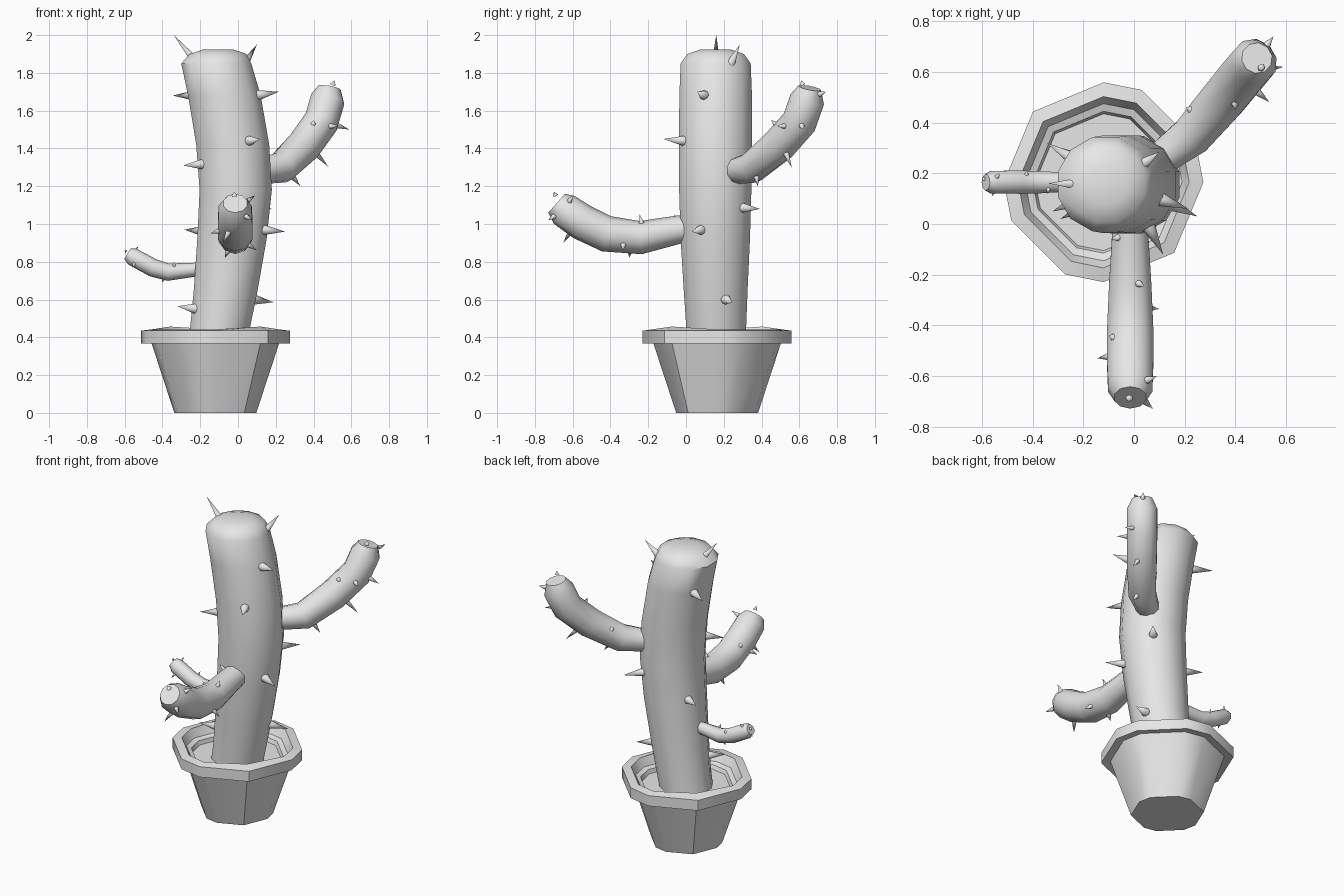
import bpy, bmesh
from math import cos, sin, pi, radians
from mathutils import Vector
from mathutils.geometry import intersect_point_line

cube = bpy.data.objects.get("Cube")
if cube:
    bpy.data.objects.remove(cube, do_unlink=True)

clay = bpy.data.materials.new("pale_grey")
clay.use_nodes = True
clay.diffuse_color = (0.8, 0.8, 0.8, 1)
clay.node_tree.nodes["Principled BSDF"].inputs["Base Color"].default_value = (0.8, 0.8, 0.8, 1)


def finish(bm, name, angle=50):
    """Turn a bmesh into a smooth shaded object with the shared material."""
    bmesh.ops.recalc_face_normals(bm, faces=bm.faces)
    mesh = bpy.data.meshes.new(name)
    bm.to_mesh(mesh)
    bm.free()
    mesh.materials.append(clay)
    obj = bpy.data.objects.new(name, mesh)
    bpy.context.collection.objects.link(obj)
    bpy.ops.object.select_all(action="DESELECT")
    obj.select_set(True)
    bpy.context.view_layer.objects.active = obj
    bpy.ops.object.shade_smooth_by_angle(angle=radians(angle))
    return obj


def loft(bm, rings):
    """Skin a list of equal-length point rings and cap both ends."""
    loops = [[bm.verts.new(p) for p in ring] for ring in rings]
    n = len(loops[0])
    for low, high in zip(loops, loops[1:]):
        for i in range(n):
            j = (i + 1) % n
            bm.faces.new((low[i], low[j], high[j], high[i]))
    bm.faces.new(loops[0][::-1])
    bm.faces.new(loops[-1])


def tube(name, path, sides, level=False):
    """Round stem through (x, y, z, radius) stations."""
    points = [Vector(p[:3]) for p in path]
    across = (points[-1] - points[0]).cross(Vector((0, 0, 1))).normalized()
    rings = []
    for k, centre in enumerate(points):
        u, v = Vector((1, 0, 0)), Vector((0, 1, 0))
        if not level:
            tangent = points[min(k + 1, len(points) - 1)] - points[max(k - 1, 0)]
            u, v = across, tangent.normalized().cross(across)
        turns = [2 * pi * (i + 0.5) / sides for i in range(sides)]
        rings.append([centre + path[k][3] * (u * cos(t) + v * sin(t)) for t in turns])
    bm = bmesh.new()
    loft(bm, rings)
    return finish(bm, name)


def spines(name, path, tips, width):
    """Cones that rise from the stem surface nearest to each tip."""
    bm = bmesh.new()
    for tip in map(Vector, tips):
        best = None
        for a, b in zip(path, path[1:]):
            start, end = Vector(a[:3]), Vector(b[:3])
            t = min(max(intersect_point_line(tip, start, end)[1], 0), 1)
            foot = start.lerp(end, t)
            if best is None or (tip - foot).length < (tip - best[0]).length:
                best = (foot, a[3] + (b[3] - a[3]) * t)
        foot, radius = best
        out = (tip - foot).normalized()
        base = foot + out * radius * 0.93
        turn = out.to_track_quat("Z", "Y")
        ring = [bm.verts.new(base + turn @ Vector((width * cos(i * pi / 4), width * sin(i * pi / 4), 0)))
                for i in range(8)]
        point = bm.verts.new(tip)
        for i in range(8):
            bm.faces.new((ring[i], ring[(i + 1) % 8], point))
        bm.faces.new(ring[::-1])
    return finish(bm, name)


# Pot: irregular ten-sided outline swept through a lipped profile
outline = [radians(22.5 * step) for step in (0, 1, 3, 4, 6, 8, 9, 11, 12, 14)]
profile = [(0.217, 0), (0.34, 0.375), (0.394, 0.367), (0.394, 0.435),
           (0.338, 0.442), (0.31, 0.39), (0.28, 0.38), (0.27, 0.355)]
pot_rings = []
for radius, height in profile:
    # the inner lip rises a little at the two wide corners
    lift = 0.015 if radius == 0.338 else 0
    pot_rings.append([(-0.12 + radius * cos(a), 0.165 + radius * sin(a),
                       height + (lift if i in (4, 9) else 0))
                      for i, a in enumerate(outline)])
pot = bmesh.new()
loft(pot, pot_rings)
finish(pot, "pot", 40)

# Trunk
trunk = [(-0.115, 0.16, 0.34, 0.16), (-0.095, 0.16, 0.45, 0.164), (-0.065, 0.157, 0.65, 0.175),
         (-0.032, 0.155, 0.92, 0.19), (-0.012, 0.155, 1.18, 0.198), (-0.028, 0.156, 1.42, 0.2),
         (-0.072, 0.157, 1.68, 0.199), (-0.115, 0.157, 1.85, 0.192),
         (-0.105, 0.157, 1.9, 0.155), (-0.105, 0.157, 1.925, 0.08)]
tube("trunk", trunk, 12, level=True)
spines("trunk_spines", trunk[:-3], [
    (-0.34, 0.16, 2.0), (0.1, 0.285, 1.95), (-0.345, 0.32, 1.68), (0.215, 0.06, 1.7),
    (0.115, -0.12, 1.45), (-0.29, 0.02, 1.31), (0.25, 0.03, 0.96), (-0.285, 0.3, 0.97),
    (0.19, 0.245, 0.585), (-0.32, 0.05, 0.565), (0.18, 0.39, 1.08)], 0.028)

# Front arm
front_arm = [(-0.015, 0.05, 0.98, 0.07), (-0.015, -0.04, 0.97, 0.075), (-0.015, -0.24, 0.928, 0.088),
             (-0.015, -0.42, 0.948, 0.096), (-0.015, -0.55, 1.01, 0.096),
             (-0.015, -0.645, 1.075, 0.092), (-0.015, -0.685, 1.11, 0.066)]
tube("front_arm", front_arm, 10)
spines("front_arm_spines", front_arm[:-1], [
    (-0.02, -0.7, 1.17), (0.09, -0.6, 1.15), (0.075, -0.73, 1.02), (-0.145, -0.53, 0.95),
    (-0.08, -0.65, 0.9), (0.04, -0.245, 1.05), (-0.09, -0.06, 1.05), (-0.1, -0.44, 1.04),
    (0.1, -0.335, 0.86), (-0.07, -0.3, 0.82)], 0.015)

# Back left arm
back_arm = [(0.11, 0.26, 1.28, 0.07), (0.23, 0.35, 1.298, 0.085), (0.35, 0.49, 1.415, 0.093),
            (0.44, 0.6, 1.54, 0.094), (0.475, 0.642, 1.66, 0.093), (0.485, 0.655, 1.72, 0.062)]
tube("back_arm", back_arm, 10)
spines("back_arm_spines", back_arm[:-1], [
    (0.51, 0.61, 1.76), (0.55, 0.74, 1.7), (0.59, 0.62, 1.5), (0.535, 0.48, 1.52),
    (0.4, 0.45, 1.55), (0.48, 0.56, 1.3), (0.205, 0.46, 1.4), (0.33, 0.38, 1.2)], 0.015)

# Small right arm
small_arm = [(-0.14, 0.165, 0.77, 0.036), (-0.23, 0.165, 0.758, 0.037), (-0.37, 0.165, 0.745, 0.046),
             (-0.45, 0.165, 0.768, 0.048), (-0.56, 0.165, 0.828, 0.047), (-0.585, 0.165, 0.843, 0.032)]
tube("small_arm", small_arm, 10)
spines("small_arm_spines", small_arm[:-1], [
    (-0.53, 0.2, 0.88), (-0.6, 0.18, 0.86), (-0.56, 0.11, 0.77),
    (-0.42, 0.21, 0.81), (-0.34, 0.12, 0.8), (-0.4, 0.165, 0.69)], 0.009)
